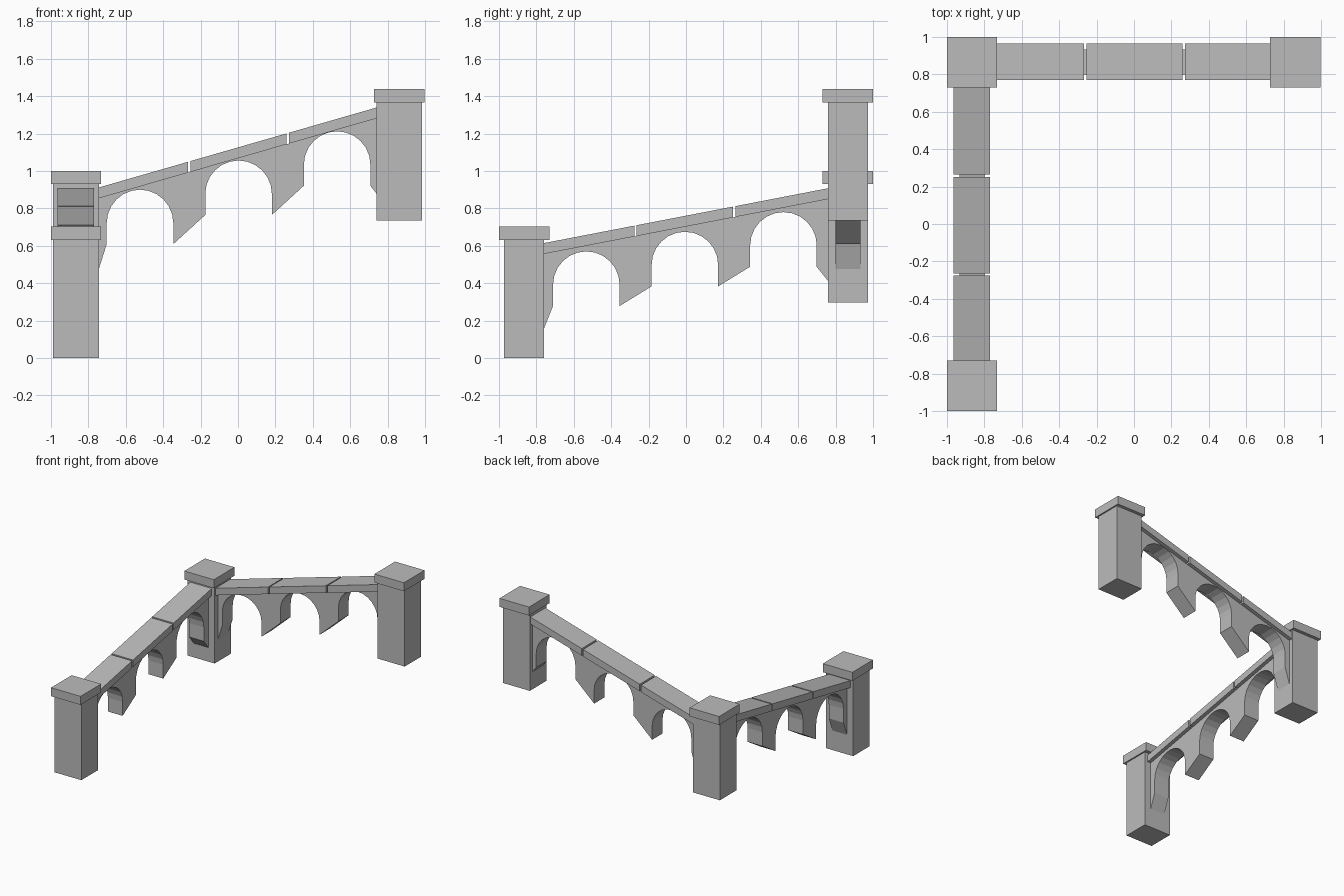
import bpy, bmesh, math
from mathutils import Vector, Matrix

if "Cube" in bpy.data.objects:
    bpy.data.objects.remove(bpy.data.objects["Cube"], do_unlink=True)

stone = bpy.data.materials.new("grey_stone")
stone.use_nodes = True
grey = (0.5, 0.5, 0.5, 1)
stone.diffuse_color = grey
stone.node_tree.nodes["Principled BSDF"].inputs["Base Color"].default_value = grey


def add_object(name, bm):
    bmesh.ops.recalc_face_normals(bm, faces=bm.faces)
    mesh = bpy.data.meshes.new(name)
    bm.to_mesh(mesh)
    bm.free()
    mesh.materials.append(stone)
    obj = bpy.data.objects.new(name, mesh)
    bpy.context.collection.objects.link(obj)
    return obj


def box(name, center, size):
    bm = bmesh.new()
    bmesh.ops.create_cube(bm, size=1, matrix=Matrix.Translation(center) @ Matrix.Diagonal((*size, 1)))
    return add_object(name, bm)


def slab(name, outline, axis, side, width):
    """Extrude a side outline (distance along, height) across the bridge."""
    bm = bmesh.new()
    across = Vector((0, 1, 0)) if axis == "x" else Vector((1, 0, 0))
    points = [Vector((u, 0, z)) if axis == "x" else Vector((0, u, z)) for u, z in outline]
    face = bm.faces.new([bm.verts.new(p + across * (side - width / 2)) for p in points])
    new = bmesh.ops.extrude_face_region(bm, geom=[face])["geom"]
    bmesh.ops.translate(bm, vec=across * width, verts=[g for g in new if isinstance(g, bmesh.types.BMVert)])
    return add_object(name, bm)


# Pillars with overhanging caps
PILLAR_X, PILLAR_Y, CAP = 0.245, 0.214, 0.268
for name, x, y, base in (("low", -0.866, -0.865, 0.0),
                         ("corner", -0.866, 0.865, 0.298),
                         ("high", 0.862, 0.865, 0.735)):
    box(name + "_pillar", (x, y, base + 0.316), (PILLAR_X, PILLAR_Y, 0.632))
    box(name + "_pillar_cap", (x, y, base + 0.667), (CAP, CAP, 0.07))

BAY, RADIUS, STEPS = 0.527, 0.178, 12


def bridge(name, axis, side, start, end, middle, deck_mid, slope, crown, rise, foot, end_drops):
    def under(u):
        return deck_mid + slope * u

    # Arched wall: three stepped bays with slanted pier bottoms
    outline = [(start, foot - rise - end_drops[0])]
    for i in (-1, 0, 1):
        c, lift = middle + i * BAY, i * rise
        outline.append((c - RADIUS, foot + lift))
        for k in range(STEPS + 1):
            a = math.pi * (1 - k / STEPS)
            outline.append((c + RADIUS * math.cos(a), crown - RADIUS + lift + RADIUS * math.sin(a)))
        outline.append((c + RADIUS, foot + lift))
    outline.append((end, foot + rise - end_drops[1]))
    outline += [(end, under(end)), (start, under(start))]
    slab(name + "_arch_wall", outline, axis, side, 0.134)

    # Sloping deck in three slabs with narrow joints
    joints = [start, middle - BAY / 2, middle + BAY / 2, end]
    for i in range(3):
        a = joints[i] + (0.006 if i else 0)
        b = joints[i + 1] - (0.006 if i < 2 else 0)
        slab(f"{name}_deck_{i + 1}", [(a, under(a)), (b, under(b)), (b, under(b) + 0.058), (a, under(a) + 0.058)],
             axis, side, 0.195)


bridge("lower_bridge", "y", -0.867, -0.759, 0.759, -0.006, 0.703, 0.193, 0.675, 0.105, 0.383, (0.12, 0.075))
bridge("upper_bridge", "x", 0.867, -0.745, 0.741, 0.003, 1.068, 0.288, 1.056, 0.156, 0.765, (0.137, 0.043))
